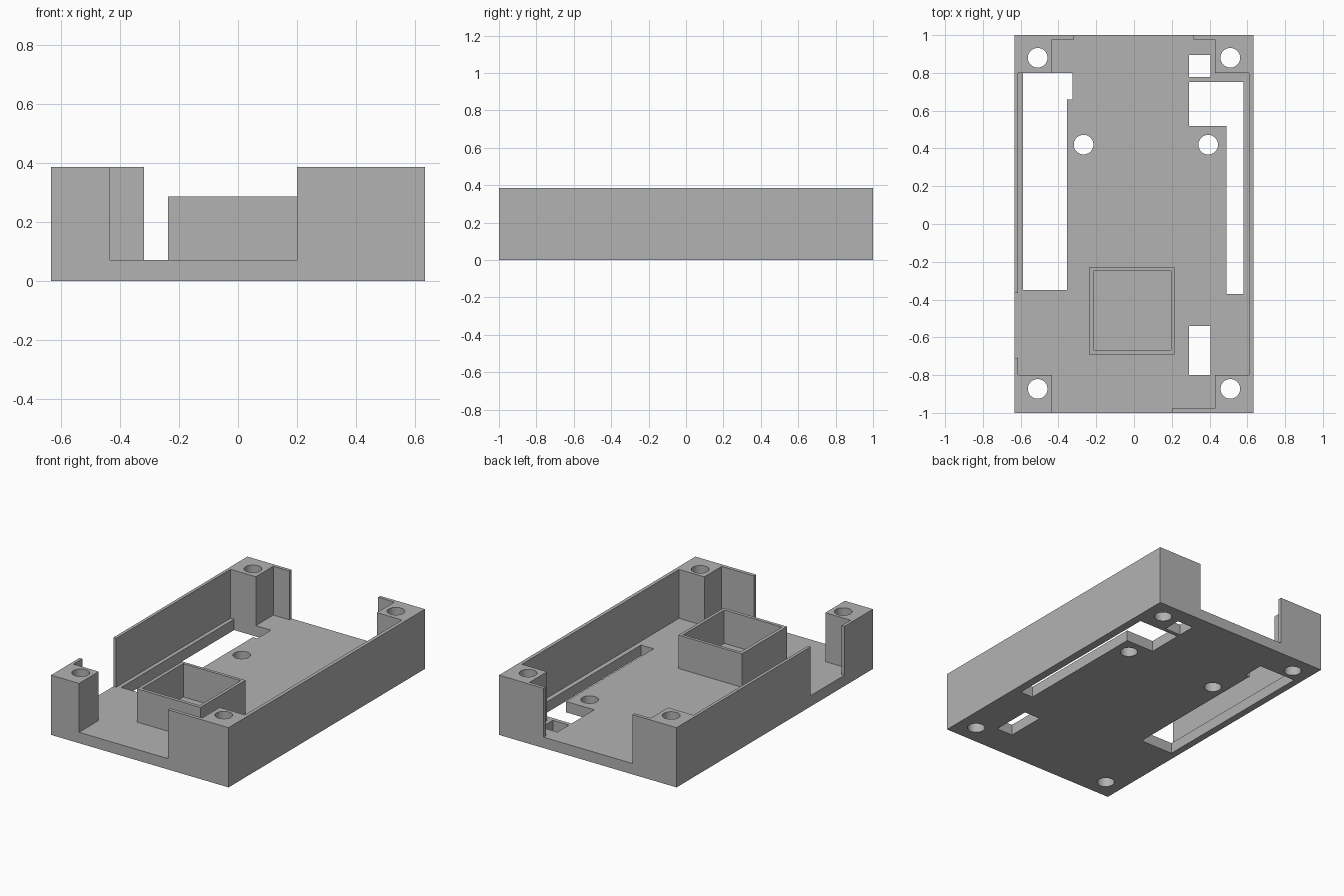
import bpy
import bmesh
from math import cos, sin, tau

old = bpy.data.objects.get("Cube")
if old:
    bpy.data.objects.remove(old, do_unlink=True)

GREY = (0.45, 0.45, 0.45, 1)
grey = bpy.data.materials.new("plain grey")
grey.use_nodes = True
grey.diffuse_color = GREY
grey.node_tree.nodes["Principled BSDF"].inputs["Base Color"].default_value = GREY

HALF_X, FLOOR, TOP = 0.633, 0.07, 0.385


def prism(name, outline, z0, z1):
    """Extrude a counter-clockwise plan outline from z0 to z1."""
    bm = bmesh.new()
    face = bm.faces.new([bm.verts.new((x, y, z0)) for x, y in outline])
    up = bmesh.ops.extrude_face_region(bm, geom=[face])["geom"]
    bmesh.ops.translate(bm, vec=(0, 0, z1 - z0),
                        verts=[v for v in up if isinstance(v, bmesh.types.BMVert)])
    bmesh.ops.recalc_face_normals(bm, faces=bm.faces)
    mesh = bpy.data.meshes.new(name)
    bm.to_mesh(mesh)
    bm.free()
    mesh.materials.append(grey)
    obj = bpy.data.objects.new(name, mesh)
    bpy.context.collection.objects.link(obj)
    return obj


def rect(x0, x1, y0, y1):
    return [(x0, y0), (x1, y0), (x1, y1), (x0, y1)]


def circle(cx, cy, r=0.052, n=40):
    return [(cx + r * cos(tau * i / n), cy + r * sin(tau * i / n)) for i in range(n)]


def cut(target, outline, z0=-0.1, z1=0.5):
    """Subtract an extruded outline from the target."""
    cutter = prism("cutter", outline, z0, z1)
    cutter.hide_render = True
    mod = target.modifiers.new("cut", "BOOLEAN")
    mod.operation, mod.solver, mod.object = "DIFFERENCE", "EXACT", cutter
    bpy.context.view_layer.objects.active = target
    bpy.ops.object.modifier_apply(modifier=mod.name)
    bpy.data.objects.remove(cutter, do_unlink=True)


# Tray: solid block hollowed out, leaving corner posts and broken thin walls
tray = prism("tray", rect(-HALF_X, HALF_X, -1, 1), 0, TOP)
cavity = [
    (0.2, -1.1), (0.2, -0.977), (0.43, -0.977), (0.43, -0.8),      # front right
    (0.61, -0.8), (0.61, 0.8),                                     # long wall
    (0.43, 0.8), (0.43, 0.978), (0.315, 0.978), (0.315, 1.1),      # back opening
    (-0.318, 1.1), (-0.318, 0.978), (-0.433, 0.978), (-0.433, 0.8),
    (-0.613, 0.8), (-0.613, -0.365), (-0.7, -0.365),               # side opening
    (-0.7, -0.71), (-0.613, -0.71), (-0.613, -0.8),
    (-0.433, -0.8), (-0.433, -1.1),                                # front opening
]
cut(tray, cavity, FLOOR, 0.5)

# Slots and ports through the floor
cut(tray, [(-0.588, -0.35), (-0.355, -0.35), (-0.355, 0.66),
           (-0.325, 0.66), (-0.325, 0.8), (-0.588, 0.8)], z1=0.2)
cut(tray, [(0.49, -0.37), (0.58, -0.37), (0.58, 0.752),
           (0.29, 0.752), (0.29, 0.52), (0.49, 0.52)], z1=0.2)
cut(tray, rect(0.29, 0.405, 0.778, 0.895), z1=0.2)
cut(tray, rect(0.29, 0.405, -0.8, -0.54), z1=0.2)

# Screw holes through the corner posts and the floor
for x in (-0.51, 0.51):
    for y in (-0.873, 0.88):
        cut(tray, circle(x, y))
for x in (-0.267, 0.393):
    cut(tray, circle(x, 0.42))

# Open square holder standing on the floor
holder = prism("square_holder", rect(-0.237, 0.215, -0.69, -0.23), FLOOR, 0.285)
cut(holder, rect(-0.215, 0.195, -0.668, -0.25))
